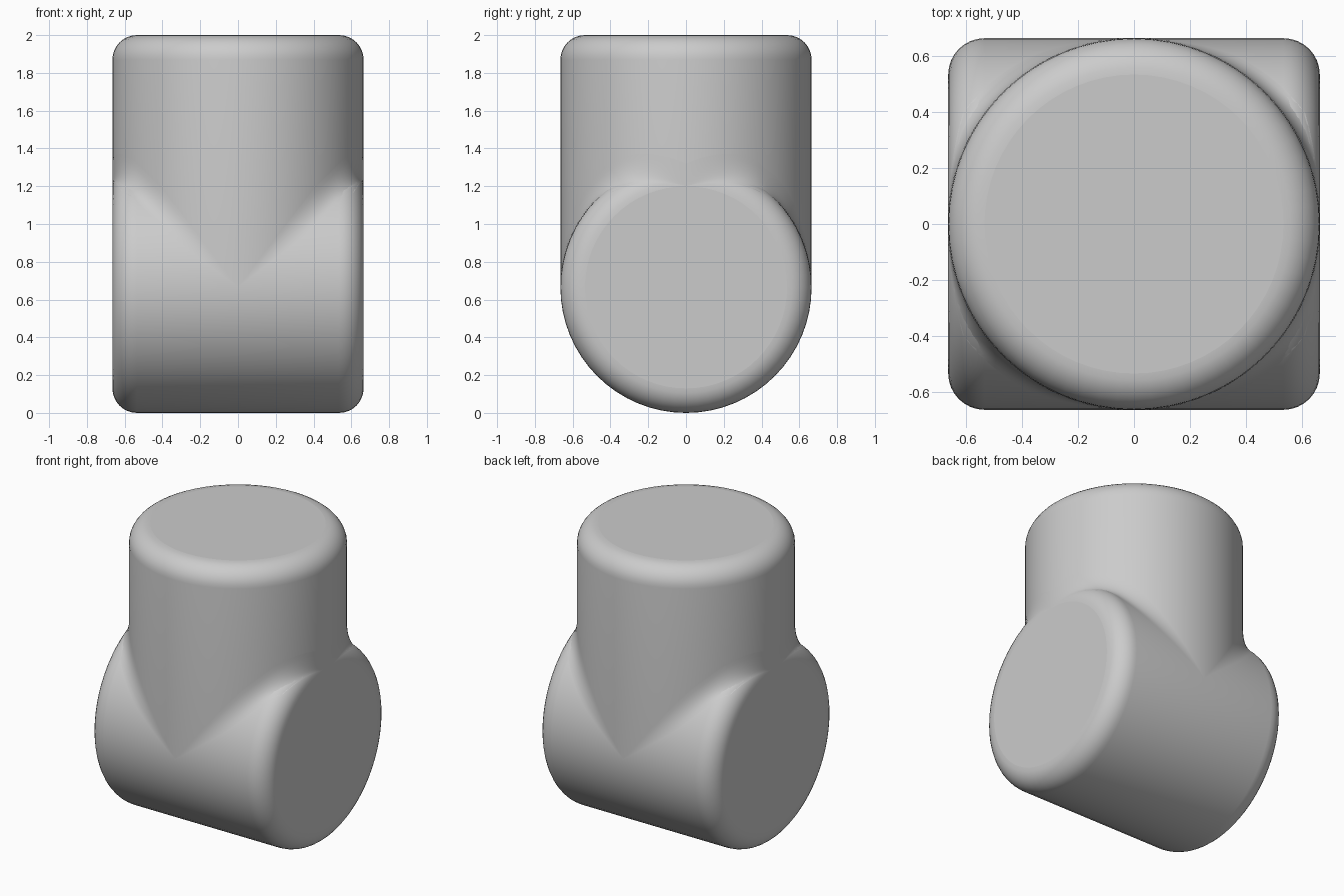
import bpy
import bmesh
from math import pi, sin, cos, sqrt
from mathutils import Matrix

R = 0.665       # radius of both pipes, and half length of the lower one
ROUND = 0.13    # rim rounding
SEGS = 64
STEPS = 8

cube = bpy.data.objects.get("Cube")
if cube:
    bpy.data.objects.remove(cube, do_unlink=True)

grey = bpy.data.materials.new("plain grey")
grey.use_nodes = True
colour = (0.6, 0.6, 0.6, 1)
grey.diffuse_color = colour
grey.node_tree.nodes["Principled BSDF"].inputs["Base Color"].default_value = colour


def finish(name, bm):
    bmesh.ops.recalc_face_normals(bm, faces=bm.faces)
    mesh = bpy.data.meshes.new(name)
    bm.to_mesh(mesh)
    bm.free()
    mesh.materials.append(grey)
    obj = bpy.data.objects.new(name, mesh)
    bpy.context.collection.objects.link(obj)
    return obj


def rim(end):
    """Rounded rim profile as (radius, height), from the wall to the cap."""
    angles = [i * pi / 2 / STEPS for i in range(STEPS + 1)]
    return [(R - ROUND + ROUND * cos(a), end - ROUND + ROUND * sin(a)) for a in angles]


def lathe(name, profile, matrix=Matrix()):
    """Turn a profile about z and close both ends with flat caps."""
    bm = bmesh.new()
    rings = [[bm.verts.new((r * cos(2 * pi * i / SEGS), r * sin(2 * pi * i / SEGS), z))
              for i in range(SEGS)] for r, z in profile]
    for low, high in zip(rings, rings[1:]):
        for i in range(SEGS):
            j = (i + 1) % SEGS
            bm.faces.new((low[i], low[j], high[j], high[i])).smooth = True
    for ring in (rings[0], rings[-1]):
        bm.faces.new(ring)
    bm.transform(matrix)
    return finish(name, bm)


# Upright pipe, ending on the axis of the cross pipe
lathe("upright_pipe", [(R, R)] + rim(2.0))

# Cross pipe, rounded at both ends
top = rim(R)
lathe("cross_pipe", [(r, -z) for r, z in reversed(top)] + top,
      Matrix.Translation((0, 0, R)) @ Matrix.Rotation(pi / 2, 4, "Y"))


def cross_height(x, y):
    """Height of the upper side of the cross pipe."""
    s = max(0, x - (R - ROUND))
    radius = R - ROUND + sqrt(max(0, ROUND ** 2 - s * s))
    return R + sqrt(max(0, radius ** 2 - y * y))


# Soft fillets in the creases between the pipes
def fillet(name, side):
    bm = bmesh.new()
    rows = []
    for i in range(SEGS + 1):
        a = -pi / 2 + pi * i / SEGS
        x, y = R * cos(a), R * sin(a)
        corner = cross_height(x, y)
        rise = min(0.12, 0.3 * x)
        xe = x + min(0.08, 0.3 * x, 0.6 * (R - x))
        foot = cross_height(xe, y)
        row = []
        for k in range(STEPS + 1):
            t = k / STEPS
            px = x * (1 - t * t) + xe * t * t
            pz = (corner + rise) * (1 - t) ** 2 + 2 * corner * t * (1 - t) + foot * t * t
            row.append(bm.verts.new((side * px, y, pz)))
        rows.append(row)
    for p, q in zip(rows, rows[1:]):
        for k in range(STEPS):
            bm.faces.new((p[k], q[k], q[k + 1], p[k + 1])).smooth = True
    bmesh.ops.remove_doubles(bm, verts=bm.verts, dist=0.0001)
    obj = finish(name, bm)
    # Face the strip outwards
    if sum(p.normal.z * p.area for p in obj.data.polygons) < 0:
        obj.data.flip_normals()


fillet("left_fillet", 1)
fillet("right_fillet", -1)
